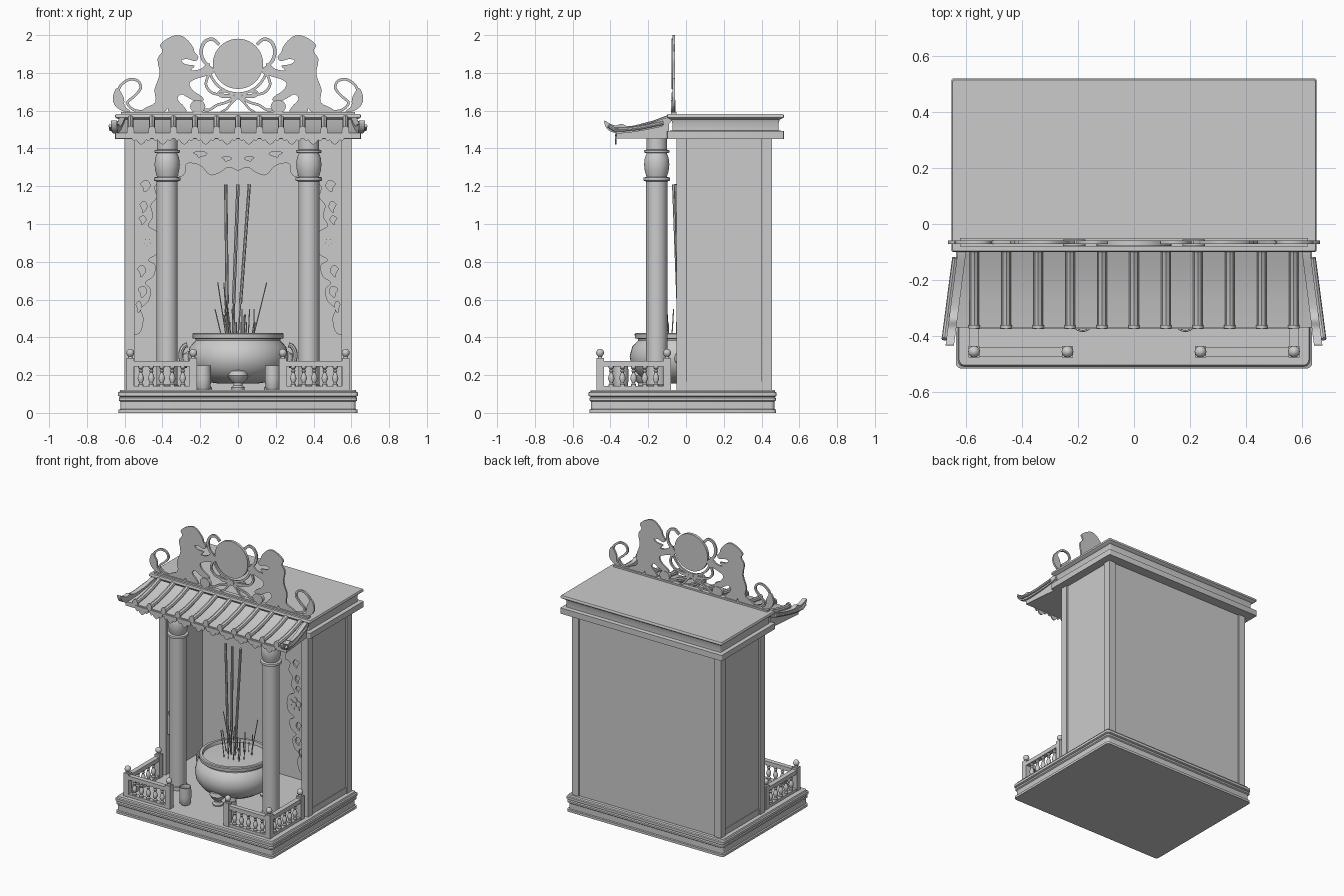
import bpy, bmesh, math, random
from mathutils import Vector

if "Cube" in bpy.data.objects:
    bpy.data.objects.remove(bpy.data.objects["Cube"])
random.seed(4)

def add(name, bm, smooth=True):
    bmesh.ops.remove_doubles(bm, verts=bm.verts, dist=1e-5)
    bmesh.ops.recalc_face_normals(bm, faces=bm.faces)
    me = bpy.data.meshes.new(name)
    bm.to_mesh(me); bm.free()
    ob = bpy.data.objects.new(name, me)
    bpy.context.collection.objects.link(ob)
    if smooth:
        bpy.ops.object.select_all(action='DESELECT')
        ob.select_set(True); bpy.context.view_layer.objects.active = ob
        bpy.ops.object.shade_smooth_by_angle(angle=math.radians(35))
    return ob

def box(name, x0, x1, y0, y1, z0, z1):
    bm = bmesh.new()
    bmesh.ops.create_cube(bm, size=1)
    for v in bm.verts:
        v.co = ((x0+x1)/2+v.co.x*(x1-x0), (y0+y1)/2+v.co.y*(y1-y0), (z0+z1)/2+v.co.z*(z1-z0))
    return add(name, bm, False)

def lathe(name, prof, spots, seg=16):
    bm = bmesh.new()
    for cx, cy, cz in spots:
        rings = [[bm.verts.new((cx+r*math.cos(a*math.tau/seg), cy+r*math.sin(a*math.tau/seg), cz+z))
                  for a in range(seg)] for r, z in prof]
        for a, b in zip(rings, rings[1:]):
            for i in range(seg):
                bm.faces.new((a[i], a[(i+1) % seg], b[(i+1) % seg], b[i]))
        bm.faces.new(rings[0][::-1]); bm.faces.new(rings[-1])
    return add(name, bm)

def moulding(name, hx, y0, y1, prof, rad):
    """Stack of rounded rectangles: prof holds (inset, z)."""
    bm = bmesh.new(); rings = []
    for d, z in prof:
        ring = []
        for k, (sx, yc) in enumerate(((1, y1-d-rad), (-1, y1-d-rad), (-1, y0+d+rad), (1, y0+d+rad))):
            for j in range(5):
                a = (k + j/4)*math.pi/2
                ring.append(bm.verts.new((sx*(hx-d-rad)+rad*math.cos(a), yc+rad*math.sin(a), z)))
        rings.append(ring)
    n = len(rings[0])
    for a, b in zip(rings, rings[1:]):
        for i in range(n):
            bm.faces.new((a[i], a[(i+1) % n], b[(i+1) % n], b[i]))
    bm.faces.new(rings[0][::-1]); bm.faces.new(rings[-1])
    return add(name, bm)

def spline(p, closed, n=4):
    p = [Vector(q) for q in p]; m = len(p); out = []
    g = (lambda i: p[i % m]) if closed else (lambda i: p[max(0, min(m-1, i))])
    for i in range(m if closed else m-1):
        a, b, c, d = g(i-1), g(i), g(i+1), g(i+2)
        for k in range(n):
            t = k/n
            out.append(.5*(2*b+(c-a)*t+(2*a-5*b+4*c-d)*t*t+(3*b-a-3*c+d)*t**3))
    return out if closed else out+[p[-1]]

def from_curve(name, cu, fn=None):
    ob = bpy.data.objects.new("tmp", cu)
    bpy.context.collection.objects.link(ob)
    dg = bpy.context.evaluated_depsgraph_get()
    me = bpy.data.meshes.new_from_object(ob.evaluated_get(dg))
    bm = bmesh.new(); bm.from_mesh(me)
    bpy.data.objects.remove(ob); bpy.data.meshes.remove(me)
    if fn:
        for v in bm.verts: v.co = fn(v.co)
    return add(name, bm)

def plate(name, loops, pos, t, fn=None):
    """Flat cut-out in the xz plane at y=pos; inner loops become holes."""
    cu = bpy.data.curves.new(name, 'CURVE')
    cu.dimensions = '2D'; cu.fill_mode = 'BOTH'; cu.extrude = t/2
    for lp in loops:
        s = cu.splines.new('POLY'); s.points.add(len(lp)-1); s.use_cyclic_u = True
        for q, c in zip(s.points, lp): q.co = (c[0], c[1], 0, 1)
    return from_curve(name, cu, fn or (lambda c: (c.x, pos-c.z, c.y)))

def ribbon(name, pts, w, y=-.065, t=.012):
    c = spline(pts, False, 6); L, R = [], []
    for i, p in enumerate(c):
        d = (c[min(i+1, len(c)-1)]-c[max(i-1, 0)]).normalized()*w/2
        L.append((p.x-d.y, p.y+d.x)); R.append((p.x+d.y, p.y-d.x))
    return plate(name, [L+R[::-1]], y, t)

def tubes(name, paths, r):
    cu = bpy.data.curves.new(name, 'CURVE')
    cu.dimensions = '3D'; cu.bevel_depth = r; cu.bevel_resolution = 2; cu.use_fill_caps = True
    for pa in paths:
        s = cu.splines.new('POLY'); s.points.add(len(pa)-1)
        for q, c in zip(s.points, pa): q.co = (*c, 1)
    return from_curve(name, cu)

def circ(x, z, r, n=40, rz=None):
    return [(x+r*math.cos(i*math.tau/n), z+(rz or r)*math.sin(i*math.tau/n)) for i in range(n)]
def mir(p, s): return [(s*q[0], *q[1:]) for q in p]

# base and cabinet
moulding("base", .635, -.515, .48, [(.003, 0), (.003, .017), (.012, .02), (.012, .06), (.004, .066), (.004, .078),
         (.01, .085), (0, .09), (0, .108), (.008, .112), (.012, .122)], .02)
for s in (-1, 1):
    for y0, y1 in ((-.05, .005), (.4, .455)):
        box("corner_post", *sorted((s*.547, s*.6)), y0, y1, .12, 1.455)
    box("side_panel", *sorted((s*.565, s*.588)), 0, .41, .12, 1.455)
    box("side_plinth", *sorted((s*.565, s*.593)), 0, .41, .12, .165)
box("back_panel", -.55, .55, .4, .445, .12, 1.455)

# roof cornice
moulding("roof_cornice", .65, -.1, .518, [(0, 1.45), (0, 1.492), (.028, 1.495), (.028, 1.535), (.022, 1.552),
         (.006, 1.56), (0, 1.565), (0, 1.576), (.004, 1.582)], .006)

# front eave with tile ribs, rounded tile ends and drip tiles
slope = [(-.09, 1.553), (-.17, 1.523), (-.27, 1.497), (-.368, 1.483)]
plate("eave", [slope+[(-.368, 1.452), (-.09, 1.452)]], 0, 1.24,
      lambda c: (c.z*(1+.16*(-.09-c.x)), c.x, c.y))
xs = [(i-5)*.1138 for i in range(11)]
tubes("tile_ribs", [[(x, y, z+.008) for y, z in slope] for x in xs], .017)
for x in xs:
    plate("tile_end", [circ(x, 1.493, .02, 20, .026)], -.366, .012)
for a, b in zip(xs, xs[1:]):
    m = (a+b)/2
    plate("drip_tile", [[(m-.052, 1.475), (m-.05, 1.45), (m-.038, 1.438), (m-.026, 1.446), (m-.016, 1.43), (m, 1.42),
          (m+.016, 1.43), (m+.026, 1.446), (m+.038, 1.438), (m+.05, 1.45), (m+.052, 1.475)]], -.371, .008)
# upturned hip ridges
hip = spline([(-.09, 1.565), (-.2, 1.532), (-.3, 1.517), (-.34, 1.53), (-.37, 1.522), (-.4, 1.53), (-.432, 1.547),
              (-.425, 1.515), (-.4, 1.49), (-.34, 1.48), (-.2, 1.5), (-.09, 1.53)], True)
for s in (-1, 1):
    plate("hip_ridge", [hip], 0, .03, lambda c, s=s: (s*(.612+.13*(-.09-c.x))+c.z, c.x, c.y))
    tubes("hip_scroll", [[(s*(.634+.13*(-.09-y)), y, z) for y, z in
          [(-.12, 1.535), (-.25, 1.508), (-.33, 1.5), (-.38, 1.5), (-.41, 1.52)]]], .01)

# columns
lathe("column", [(.062, 0), (.062, .025), (.056, .03), (.056, 1.105), (.069, 1.11), (.071, 1.118), (.069, 1.126),
      (.054, 1.13), (.063, 1.16), (.067, 1.195), (.063, 1.23), (.053, 1.255), (.067, 1.258), (.067, 1.27),
      (.055, 1.274), (.055, 1.34)], [(-.375, -.155, .12), (.375, -.155, .12)], 32)

# carved fret on the cabinet opening
edge = [(.55, .41), (.515, .43), (.5, .5), (.515, .55), (.475, .59), (.46, .65), (.49, .69), (.45, .72), (.435, .78),
        (.475, .81), (.43, .84), (.415, .9), (.43, .96), (.475, .99), (.45, 1.04), (.46, 1.1), (.43, 1.14), (.44, 1.2),
        (.4, 1.22), (.41, 1.28), (.34, 1.29), (.31, 1.25), (.28, 1.27), (.27, 1.32), (.2, 1.31), (.15, 1.26), (.1, 1.27),
        (.05, 1.3), (0, 1.28)]
for s in (-1, 1):
    out = spline(edge, False)+[Vector((0, 1.455)), Vector((.55, 1.455))]
    holes = [spline([(x-w, z), (x-.3*w, z+h), (x+w, z+.5*h), (x+.4*w, z-.3*h), (x+.2*w, z-h)], True) for x, z, w, h in
             ((.525, .56, .014, .03), (.505, .64, .022, .03), (.51, .75, .02, .03), (.505, 1.02, .018, .022),
              (.5, 1.09, .018, .03), (.49, 1.2, .025, .03), (.06, 1.345, .025, .012), (.2, 1.37, .035, .015))]
    plate("carved_fret", [mir(p, s) for p in [out]+holes], -.025, .014)
    for k in range(5):
        a = k*math.tau/5+.3
        plate("fret_petal", [circ(s*(.48+.034*math.cos(a)), .905+.034*math.sin(a), .02, 16)], -.033, .008)
    plate("fret_flower_heart", [circ(s*.48, .905, .018, 16)], -.036, .01)

# corner railings
bal = [(.014, 0), (.014, .012), (.008, .02), (.017, .042), (.015, .055), (.007, .075), (.012, .085), (.007, .092),
       (.014, .1), (.014, .112)]
knob = [(.012, 0), (.01, .008)]+[(.021*math.sin(a*math.pi/8), .028-.021*math.cos(a*math.pi/8)) for a in range(2, 8)]
for s in (-1, 1):
    posts = [(s*.57, -.455), (s*.237, -.455), (s*.57, -.1)]
    for x, y in posts:
        box("rail_post", x-.02, x+.02, y-.02, y+.02, .12, .29)
    lathe("post_knob", knob+[(.004, .049)], [(x, y, .29) for x, y in posts])
    for n, z0, z1 in (("top_rail", .246, .275), ("bottom_rail", .12, .142)):
        box(n, *sorted((s*.57, s*.237)), -.472, -.438, z0, z1)
        box(n, s*.57-.017, s*.57+.017, -.455, -.1, z0, z1)
    lathe("balusters", bal, [(s*(.237+.333*k/6), -.455, .138) for k in range(1, 6)] +
          [(s*.57, -.455+.355*k/6, .138) for k in range(1, 6)], 12)

# candle cups
lathe("cup", [(.03, 0), (.038, .012), (.04, .06), (.039, .128), (.034, .128), (.033, .1)],
      [(-.183, -.345, .122), (.183, -.345, .122)], 24)

# incense burner
PY = -.03
lathe("burner_bowl", [(.1, .155), (.17, .165), (.225, .2), (.26, .25), (.268, .3), (.255, .35), (.225, .382), (.225, .392),
      (.24, .395), (.242, .418), (.236, .423), (.218, .423), (.214, .4), (.001, .408)], [(0, PY, 0)], 48)
legs = [(.2*math.cos(math.radians(a)), PY+.2*math.sin(math.radians(a)), .122) for a in (-90, 30, 150)]
lathe("burner_legs", [(.034, 0), (.036, .012), (.024, .022), (.024, .035), (.045, .055), (.056, .075), (.05, .1), (.02, .12)],
      legs, 16)
for s in (-1, 1):
    tubes("burner_handle", [[(s*(.268+.035*math.sin(a*math.pi/12)), PY, .305-.055*math.cos(a*math.pi/12))
          for a in range(13)]], .013)
    lathe("handle_mask", [(.008, -.035), (.028, -.02), (.032, 0), (.026, .022), (.008, .034)], [(s*.262, PY, .29)], 12)

# incense sticks
low, high, thin = [], [], []
for x0, x1, y1 in ((-.055, -.065, -.05), (-.03, 0, -.065), (.0, .06, -.055)):
    a, b = Vector((x0, -.035, .4)), Vector((x1, y1, 1.21))
    low.append([a, a.lerp(b, .23)]); high.append([a.lerp(b, .22), b])
for i in range(24):
    x, y = random.uniform(-.09, .09), PY+random.uniform(-.08, .1)
    h = random.choice((.06, .1, .13, .18, .27))
    thin.append([(x, y, .4), (x+x*random.uniform(-.1, 2)*h*2, y+random.uniform(-.1, .1)*h, .42+h)])
tubes("long_stick_stems", low, .004)
tubes("long_sticks", high, .009)
tubes("short_sticks", thin, .003)

# roof crest: flat cut-out beasts around a central disc
box("crest_foot", -.62, .62, -.08, -.05, 1.578, 1.594)
beast = [(.32, 2), (.278, 1.984), (.24, 1.94), (.23, 1.91), (.21, 1.885), (.225, 1.862), (.267, 1.873), (.3, 1.867),
         (.278, 1.846), (.23, 1.838), (.25, 1.812), (.2, 1.82), (.172, 1.84), (.135, 1.83), (.13, 1.8), (.172, 1.783),
         (.225, 1.767), (.257, 1.745), (.24, 1.708), (.193, 1.676), (.183, 1.655), (.225, 1.65), (.267, 1.67),
         (.3, 1.687), (.32, 1.66), (.283, 1.618), (.278, 1.592), (.362, 1.592), (.373, 1.615), (.395, 1.592),
         (.505, 1.592), (.495, 1.613), (.437, 1.645), (.442, 1.713), (.415, 1.793), (.426, 1.873), (.4, 1.915),
         (.413, 1.947), (.373, 1.982)]
plate("crest_disc", [circ(0, 1.848, .133)], -.068, .02)
ribbon("disc_cradle", [(.155*math.sin(a/10), 1.845-.155*math.cos(a/10)) for a in range(-16, 17, 2)], .014)
for s in (-1, 1):
    plate("crest_beast", [mir(spline(beast, True, 3), s)], -.065, .012)
    ribbon("beast_tail", mir([(.45, 1.6), (.54, 1.6), (.585, 1.64), (.545, 1.68), (.515, 1.72), (.53, 1.757),
           (.575, 1.765), (.62, 1.735), (.635, 1.7)], s), .014)
    plate("tail_tuft", [mir(spline([(.64, 1.72), (.663, 1.67), (.65, 1.625), (.61, 1.598), (.57, 1.597), (.6, 1.625),
          (.605, 1.67)], True), s)], -.065, .014)
    ribbon("upper_ribbon", mir([(.1, 1.95), (.135, 1.978), (.175, 1.965), (.195, 1.92), (.185, 1.87), (.155, 1.835)], s), .018)
    ribbon("bow_loop", mir([(0, 1.68), (.05, 1.7), (.1, 1.7), (.09, 1.675), (.04, 1.672), (0, 1.675)], s), .011)
    ribbon("bow_tail", mir([(.01, 1.675), (.06, 1.645), (.11, 1.63), (.15, 1.605), (.19, 1.605)], s), .014)
    ribbon("bow_streamer", mir([(0, 1.675), (.035, 1.64), (.06, 1.61), (.09, 1.592)], s), .012)
    ribbon("side_ribbon", mir([(.155, 1.79), (.17, 1.74), (.145, 1.7), (.1, 1.685), (.02, 1.68)], s), .014)
    plate("crest_ball", [circ(s*.213, 1.622, .04, 28, .034)], -.067, .024)
plate("bow_knot", [circ(0, 1.678, .018, 20)], -.067, .018)
